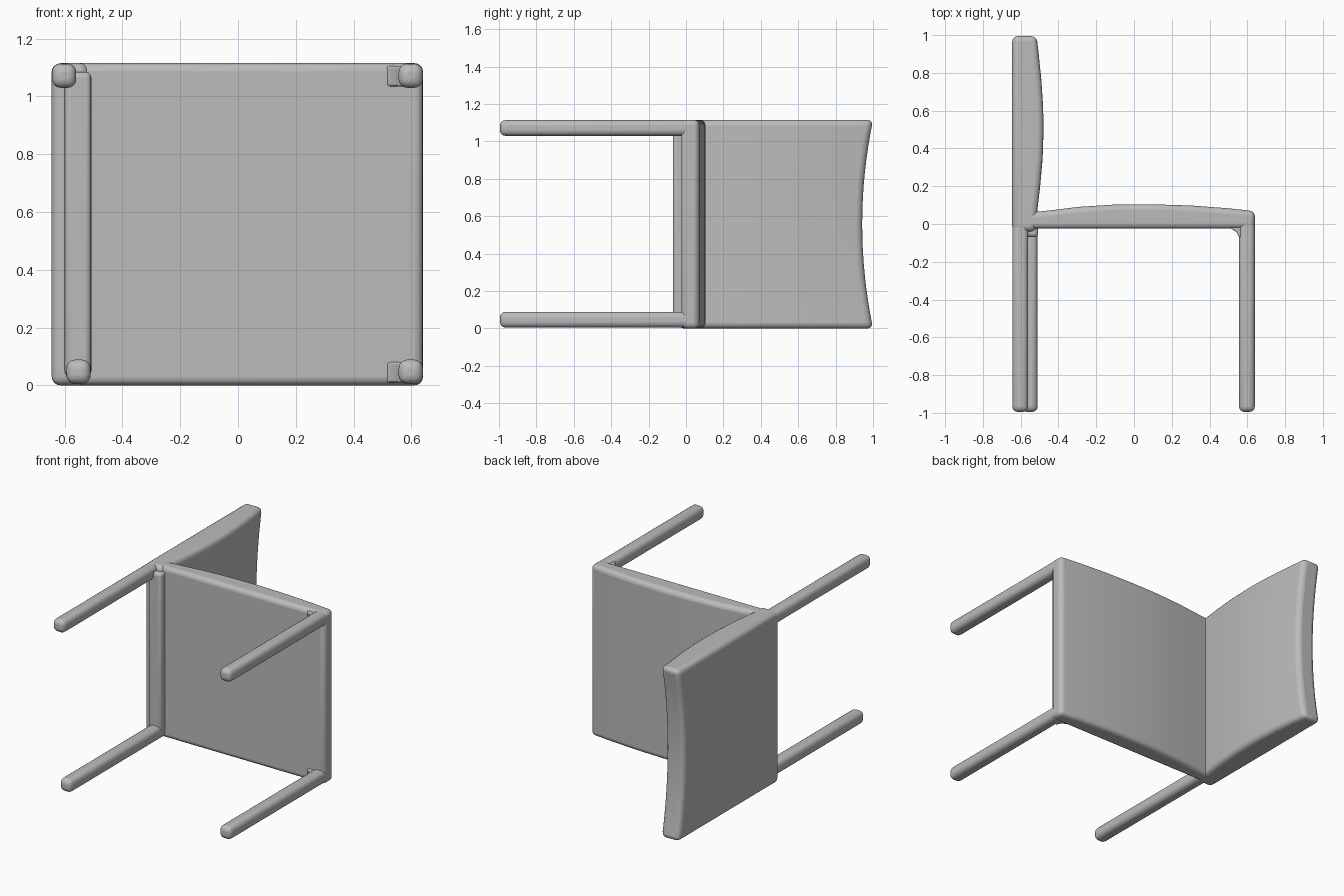
import bpy, bmesh, math

old = bpy.data.objects.get("Cube")
if old:
    bpy.data.objects.remove(old, do_unlink=True)

H = 1.115  # chair width, measured along z because the chair lies on its side

grey = bpy.data.materials.new("plain grey")
grey.use_nodes = True
colour = (0.5, 0.5, 0.5, 1)
grey.diffuse_color = colour
grey.node_tree.nodes["Principled BSDF"].inputs["Base Color"].default_value = colour


def extrude_profile(name, profile, z0, z1, bevel, steps=1, warp=None):
    """Loft an anticlockwise xy profile along z, optionally warped, with rounded edges."""
    bm = bmesh.new()
    rings = []
    for i in range(steps + 1):
        z = z0 + (z1 - z0) * i / steps
        pts = [warp(x, y, z) if warp else (x, y) for x, y in profile]
        rings.append([bm.verts.new((x, y, z)) for x, y in pts])
    n = len(profile)
    for a, b in zip(rings, rings[1:]):
        for k in range(n):
            bm.faces.new((a[k], a[(k + 1) % n], b[(k + 1) % n], b[k]))
    bm.faces.new(rings[0][::-1])
    bm.faces.new(rings[-1])
    mesh = bpy.data.meshes.new(name)
    bm.to_mesh(mesh)
    bm.free()
    obj = bpy.data.objects.new(name, mesh)
    bpy.context.collection.objects.link(obj)
    mesh.materials.append(grey)
    mod = obj.modifiers.new("rounded edges", "BEVEL")
    mod.width, mod.segments = bevel, 4
    mod.limit_method, mod.angle_limit = "ANGLE", math.radians(40)
    bpy.ops.object.select_all(action="DESELECT")
    obj.select_set(True)
    bpy.context.view_layer.objects.active = obj
    bpy.ops.object.shade_smooth_by_angle(angle=math.radians(40))
    return obj


def box(name, x0, x1, y0, y1, z0, z1, bevel):
    return extrude_profile(name, [(x0, y0), (x1, y0), (x1, y1), (x0, y1)], z0, z1, bevel)


# Seat with a gently domed top
seat_top = [(0.64, 0.068), (0.5, 0.083), (0.3, 0.098), (0.1, 0.104), (-0.1, 0.103),
            (-0.3, 0.09), (-0.42, 0.075), (-0.52, 0.064), (-0.6, 0.06)]
extrude_profile("seat", [(-0.6, -0.025), (0.64, -0.025)] + seat_top, 0.0, H, 0.028)


# Backrest with a padded front and a top edge that dips in the middle
def dip(x, y, z):
    t = (z - H / 2) / (H / 2)
    return x, y - 0.058 * (1 - t * t) * max(0, y) ** 2


back_front = [(-0.512, 0.07), (-0.497, 0.2), (-0.484, 0.35), (-0.479, 0.5),
              (-0.481, 0.62), (-0.49, 0.76), (-0.502, 0.88), (-0.515, 1.0)]
extrude_profile("backrest", [(-0.645, -0.04), (-0.52, -0.04)] + back_front + [(-0.645, 1.0)],
                0.0, H, 0.03, 16, dip)

# Rail under the rear of the seat
box("rear_rail", -0.6, -0.508, -0.07, 0.03, 0.03, H - 0.03, 0.02)

# Legs; the lower rear one is set slightly inward
for name, x, z in [("front_leg_upper", 0.598, H - 0.043), ("front_leg_lower", 0.598, 0.047),
                   ("rear_leg_upper", -0.602, H - 0.043), ("rear_leg_lower", -0.552, 0.047)]:
    box(name, x - 0.042, x + 0.042, -0.995, 0.04, z - 0.042, z + 0.042, 0.03)

# Small corner blocks blending the front legs into the seat
for name, z0 in [("corner_upper", H - 0.08), ("corner_lower", 0.01)]:
    extrude_profile(name, [(0.6, -0.07), (0.556, -0.07), (0.545, -0.045), (0.515, -0.025),
                           (0.515, 0.0), (0.6, 0.0)][::-1], z0, z0 + 0.07, 0.008)
